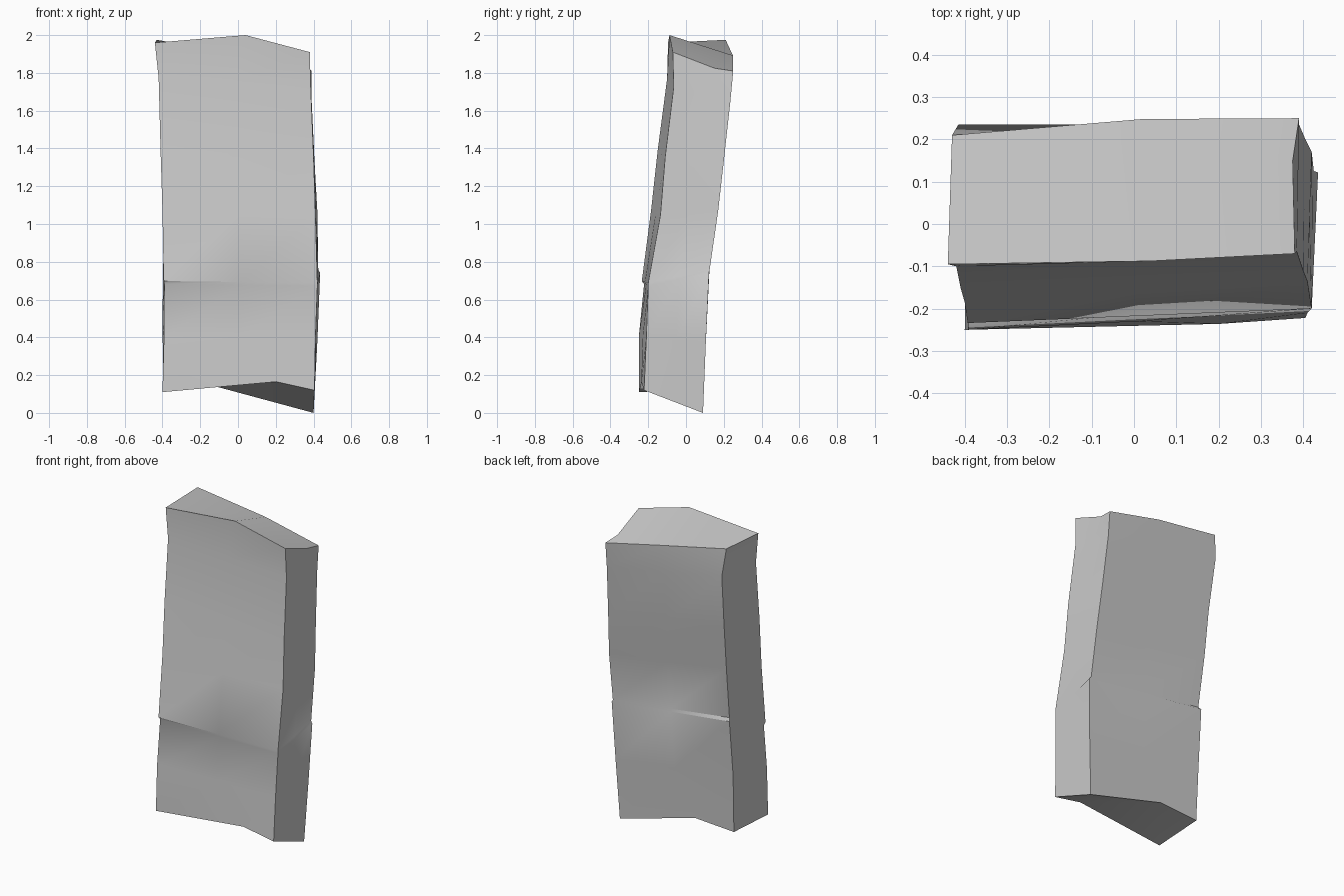
import bpy
import bmesh
import math
from mathutils import Vector

default_cube = bpy.data.objects.get("Cube")
if default_cube:
    bpy.data.objects.remove(default_cube, do_unlink=True)


def make_material(name, colour):
    material = bpy.data.materials.new(name)
    material.use_nodes = True
    material.diffuse_color = colour
    material.node_tree.nodes["Principled BSDF"].inputs["Base Color"].default_value = colour
    return material


# Share of the height between the crack and the top for each upper ring
UPPER_STEPS = (0.3, 0.55, 0.85, 1)
LEDGE = 0.008


def corner_edge(bottom, crack, top, xs, ys):
    """Weathered vertical edge of the slab, listed from bottom to top."""
    heights = [bottom, (bottom + crack) / 2, crack - LEDGE, crack + LEDGE]
    heights += [crack + (top - crack) * step for step in UPPER_STEPS]
    return [Vector(point) for point in zip(xs, ys, heights)]


def middle_edge(first, second, bottom_shift, top_shift):
    """Edge halfway between two corners, with its two ends displaced."""
    edge = [(a + b) / 2 for a, b in zip(first, second)]
    edge[0] += Vector(bottom_shift)
    edge[-1] += Vector(top_shift)
    return edge


# Four bent corner edges of the stone
front_left = corner_edge(
    0.11, 0.69, 1.96,
    (-.4, -.392, -.39, -.393, -.4, -.41, -.42, -.44),
    (-.25, -.25, -.222, -.234, -.185, -.15, -.1, -.095))
front_right = corner_edge(
    0.12, 0.68, 1.91,
    (.405, .41, .42, .42, .41, .4, .385, .38),
    (-.222, -.21, -.2, -.2, -.135, -.11, -.065, -.07))
back_right = corner_edge(
    0, 0.75, 1.81,
    (.4, .42, .435, .425, .42, .405, .39, .39),
    (.09, .105, .122, .125, .17, .2, .235, .25))
back_left = corner_edge(
    0.125, 0.85, 1.975,
    (-.395, -.4, -.395, -.385, -.395, -.4, -.415, -.43),
    (.085, .1, .13, .115, .16, .19, .235, .21))

# Chipped middles of the wide faces and of one narrow face
front_middle = middle_edge(front_left, front_right, (.2, 0, .05), (.07, -.005, .065))
right_middle = middle_edge(front_right, back_right, (0, 0, 0), (-.01, .06, -.035))
back_middle = middle_edge(back_right, back_left, (-.13, 0, .08), (.04, .018, 0))

columns = [front_left, front_middle, front_right, right_middle,
           back_right, back_middle, back_left]

# Skin the stone between neighbouring edges
bm = bmesh.new()
grid = [[bm.verts.new(point) for point in column] for column in columns]
for index, column in enumerate(grid):
    following = grid[(index + 1) % len(grid)]
    for level in range(len(column) - 1):
        bm.faces.new((column[level], following[level],
                      following[level + 1], column[level + 1]))

# Close the uneven top and the broken underside in two halves each
for level in (0, -1):
    fl, fm, fr, rm, br, back, bl = [column[level] for column in grid]
    bm.faces.new((fl, fm, back, bl))
    bm.faces.new((fm, fr, rm, br, back))

bmesh.ops.recalc_face_normals(bm, faces=bm.faces[:])
mesh = bpy.data.meshes.new("stone_slab")
bm.to_mesh(mesh)
bm.free()
mesh.materials.append(make_material("stone_grey", (0.6, 0.6, 0.6, 1)))

stone_slab = bpy.data.objects.new("stone_slab", mesh)
bpy.context.collection.objects.link(stone_slab)
bpy.ops.object.select_all(action="DESELECT")
stone_slab.select_set(True)
bpy.context.view_layer.objects.active = stone_slab
bpy.ops.object.shade_smooth_by_angle(angle=math.radians(35))
